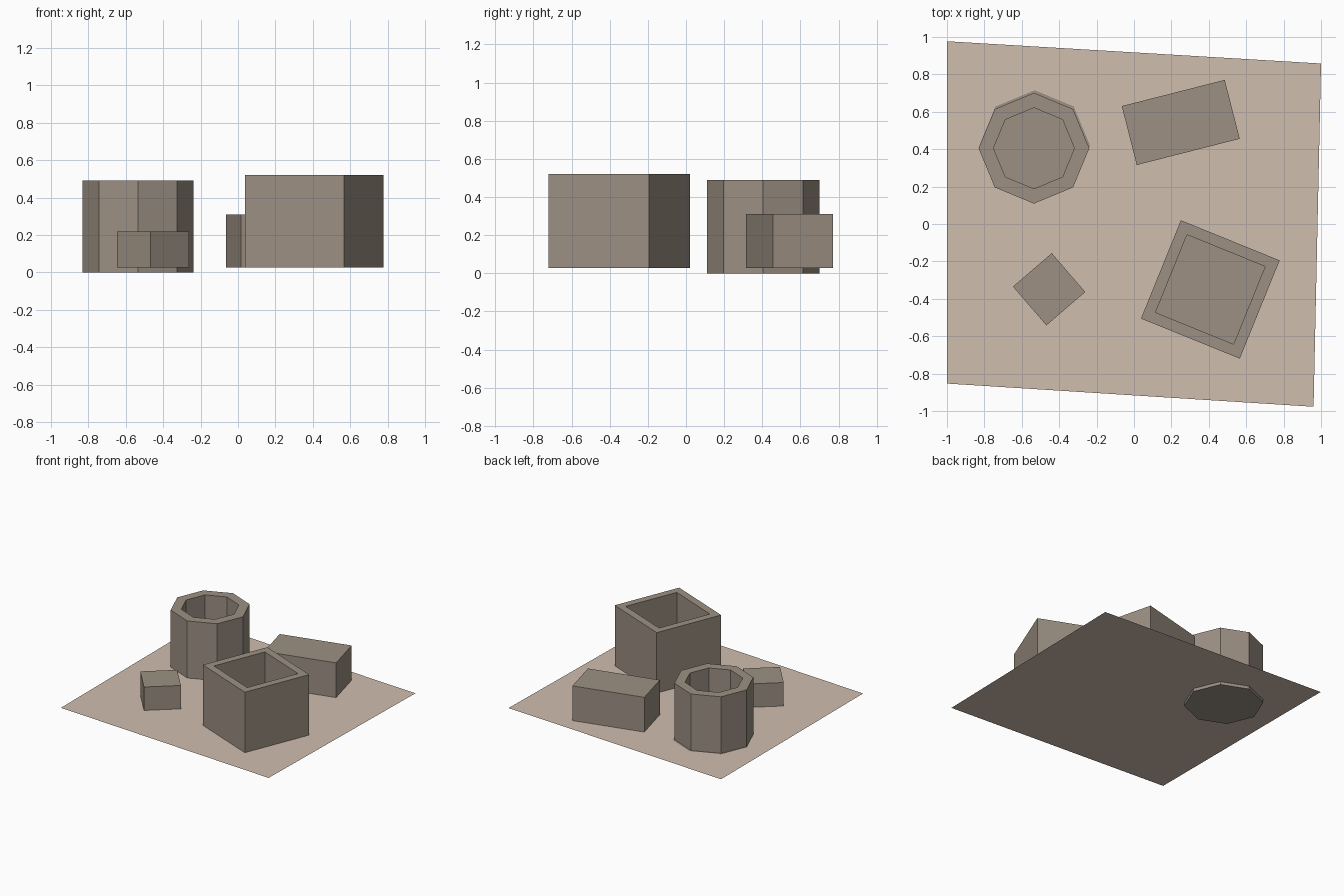
import bpy
import bmesh
from math import cos, sin, pi, radians

cube = bpy.data.objects.get("Cube")
if cube:
    bpy.data.objects.remove(cube, do_unlink=True)


def material(name, colour):
    m = bpy.data.materials.new(name)
    m.use_nodes = True
    m.diffuse_color = colour
    bsdf = next(n for n in m.node_tree.nodes if n.type == 'BSDF_PRINCIPLED')
    bsdf.inputs["Base Color"].default_value = colour
    bsdf.inputs["Roughness"].default_value = 0.9
    return m


sand = material("pale sand", (0.63, 0.515, 0.43, 1))
stone = material("taupe stone", (0.332, 0.279, 0.227, 1))


def rectangle(w, d):
    return [(-w / 2, -d / 2), (w / 2, -d / 2), (w / 2, d / 2), (-w / 2, d / 2)]


def polygon(n, r):
    return [(r * cos(2 * pi * i / n), r * sin(2 * pi * i / n)) for i in range(n)]


def build(name, outline, mat, loc, bottom, top=None, turn=0, inner=None, floor=0):
    """Flat sheet, solid prism, or open container if an inner scale is given."""
    bm = bmesh.new()
    face = bm.faces.new([bm.verts.new((x, y, bottom)) for x, y in outline])

    def ring(z, s):
        return [bm.verts.new((x * s, y * s, z)) for x, y in outline]

    if top is not None:
        rings = [list(face.verts), ring(top, 1)]
        if inner:
            rings += [ring(top, inner), ring(floor, inner)]
        for a, b in zip(rings, rings[1:]):
            for i in range(len(a)):
                j = (i + 1) % len(a)
                bm.faces.new((a[i], a[j], b[j], b[i]))
        bm.faces.new(rings[-1])
        bmesh.ops.recalc_face_normals(bm, faces=bm.faces[:])
    mesh = bpy.data.meshes.new(name)
    bm.to_mesh(mesh)
    bm.free()
    mesh.materials.append(mat)
    obj = bpy.data.objects.new(name, mesh)
    obj.location = (*loc, 0)
    obj.rotation_euler.z = radians(turn)
    bpy.context.collection.objects.link(obj)
    return obj


# Thin, slightly skewed ground sheet
build("ground_sheet", [(-1, -0.853), (0.96, -0.977), (1, 0.858), (-1, 0.977)],
      sand, (0, 0), 0.025)

# Open eight-sided pot, with a slightly offset flat patch around its foot
build("octagonal_pot", polygon(8, 0.296), stone, (-0.535, 0.405), 0, 0.49,
      inner=0.73, floor=0.035)
build("pot_foot_patch", polygon(8, 0.296), stone, (-0.531, 0.419), 0.029)

# Open square box
build("open_box", rectangle(0.57, 0.567), stone, (0.408, -0.35), 0.027, 0.52,
      turn=-22.1, inner=0.79, floor=0.06)

# Solid blocks
build("long_block", rectangle(0.568, 0.325), stone, (0.25, 0.543), 0.027, 0.31, turn=14.3)
build("small_block", rectangle(0.274, 0.274), stone, (-0.454, -0.349), 0.027, 0.218, turn=40.7)
